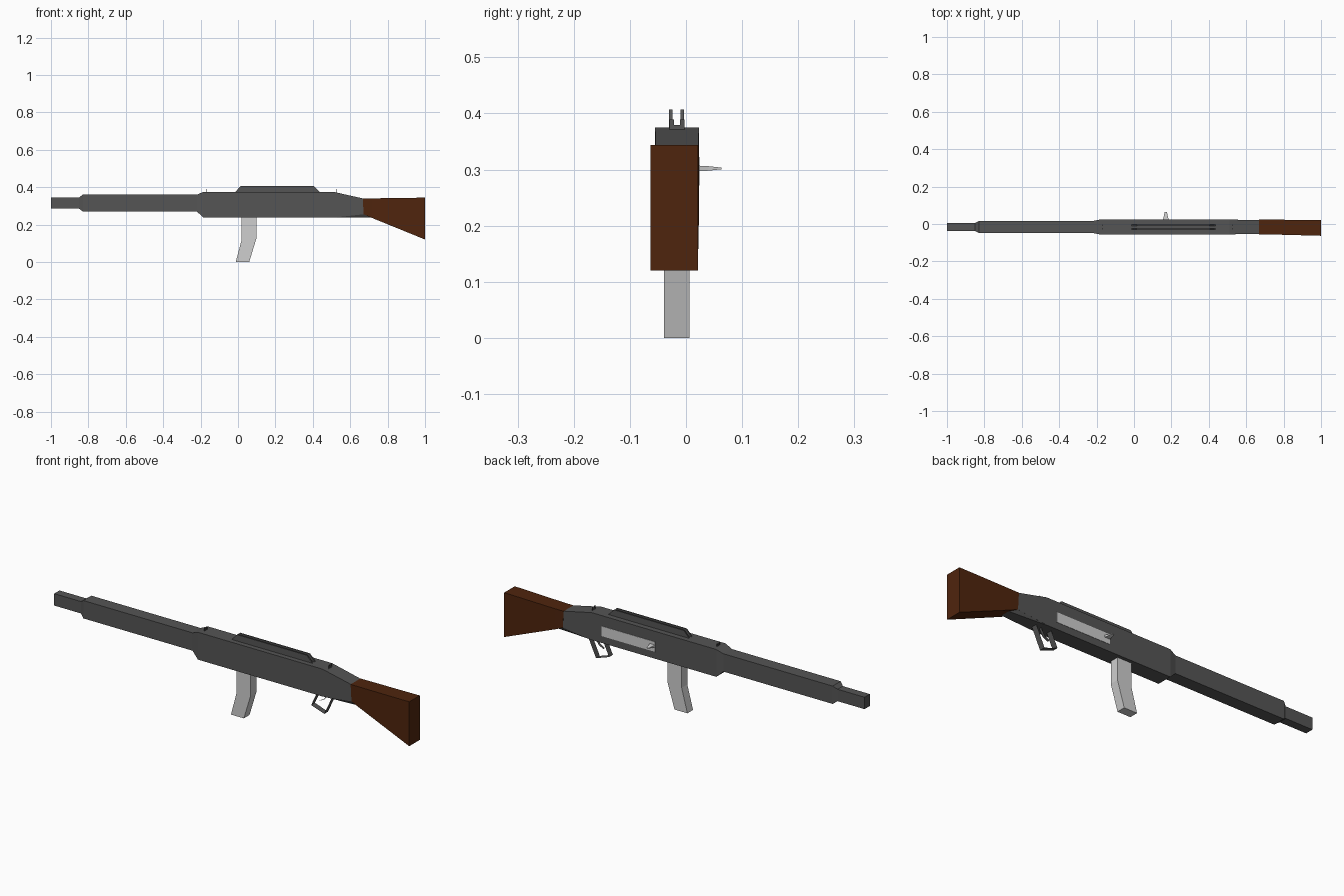
import bpy

if "Cube" in bpy.data.objects:
    bpy.data.objects.remove(bpy.data.objects["Cube"])

YC = -0.016  # centre line of the body


def material(name, rgb):
    m = bpy.data.materials.new(name)
    m.diffuse_color = (*rgb, 1)
    m.use_nodes = True
    m.node_tree.nodes["Principled BSDF"].inputs["Base Color"].default_value = m.diffuse_color
    return m


DARK = material("dark_metal", (0.09, 0.09, 0.09))
LIGHT = material("light_metal", (0.62, 0.62, 0.62))
WOOD = material("brown_wood", (0.078, 0.018, 0.004))


def build(name, verts, faces, mat):
    me = bpy.data.meshes.new(name)
    me.from_pydata(verts, [], faces)
    me.materials.append(mat)
    me.update()
    ob = bpy.data.objects.new(name, me)
    bpy.context.collection.objects.link(ob)
    return ob


def loft(name, rings, mat):
    """Skin a list of equal-length rings and cap both ends."""
    n = len(rings[0])
    verts = [v for r in rings for v in r]
    faces = [tuple(range(n))[::-1],
             tuple(range(len(verts) - n, len(verts)))]
    for i in range(len(rings) - 1):
        for j in range(n):
            k = (j + 1) % n
            faces.append((i*n + j, i*n + k, (i+1)*n + k, (i+1)*n + j))
    return build(name, verts, faces, mat)


def section(xt, xb, w, z0, z1, yc=YC):
    """Rectangular ring; its top and bottom edges may sit at different x."""
    return [(xb, yc - w, z0), (xb, yc + w, z0),
            (xt, yc + w, z1), (xt, yc - w, z1)]


def prism(name, profile, y0, y1, mat):
    """Extrude an x-z profile along y."""
    return loft(name, [[(x, y, z) for x, z in reversed(profile)] for y in (y0, y1)], mat)


def ribbon(name, path, w, mat):
    """Flat strip following an x-z path, w either side of the centre line."""
    verts = [(x, YC + s * w, z) for x, z in path for s in (-1, 1)]
    faces = [(2*i, 2*i + 1, 2*i + 3, 2*i + 2) for i in range(len(path) - 1)]
    return build(name, verts, faces, mat)


def box(name, x0, x1, y0, y1, z0, z1, mat):
    return prism(name, [(x0, z0), (x1, z0), (x1, z1), (x0, z1)], y0, y1, mat)


# Stepped barrel and receiver in one body
loft("barrel_and_receiver", [
    section(-1.0, -1.0, 0.021, 0.285, 0.345),
    section(-0.85, -0.85, 0.021, 0.285, 0.345),
    section(-0.83, -0.83, 0.032, 0.270, 0.360),
    section(-0.22, -0.22, 0.032, 0.270, 0.360),
    section(-0.185, -0.185, 0.039, 0.237, 0.375),
    section(0.51, 0.51, 0.039, 0.237, 0.375),
    section(0.667, 0.672, 0.038, 0.255, 0.340),
], DARK)

# Tapered underside of the receiver, running into the stock
w = 0.038
build("receiver_underside", [
    (0.51, YC - w, 0.237), (0.51, YC + w, 0.237),
    (0.672, YC - w, 0.255), (0.672, YC + w, 0.255),
    (0.715, YC - 0.024, 0.237), (0.715, YC + 0.024, 0.237)],
    [(0, 1, 5, 4), (0, 4, 2), (1, 3, 5), (2, 4, 5, 3), (0, 2, 3, 1)], DARK)

# Shoulder stock
loft("stock", [
    section(0.667, 0.672, 0.039, 0.255, 0.340),
    section(0.715, 0.715, 0.0395, 0.236, 0.340),
    section(1.0, 1.0, 0.042, 0.120, 0.344, -0.021),
], WOOD)

# Curved magazine
prism("magazine", [(0.02, 0.24), (0.02, 0.12), (-0.012, 0.0), (0.06, 0.0),
                   (0.098, 0.125), (0.098, 0.24)], -0.039, 0.006, LIGHT)

# Twin rails on top
for side, s in (("left", -1), ("right", 1)):
    yc = YC - 0.001 + s * 0.010
    prism("top_rail_" + side, [(-0.015, 0.374), (0.015, 0.407), (0.405, 0.407),
                               (0.437, 0.374)], yc - 0.003, yc + 0.003, DARK)

# Sights: thin notched plates across the top
for name, x in (("front_sight", -0.17), ("rear_sight", 0.525)):
    box(name + "_base", x, x + 0.002, YC - 0.013, YC + 0.013, 0.366, 0.379, DARK)
    for side, s in (("left", -1), ("right", 1)):
        yc = YC + s * 0.009
        box(name + "_ear_" + side, x, x + 0.002, yc - 0.004, yc + 0.004,
            0.379, 0.389, DARK)

# Bolt plate and tapered charging handle
box("bolt_plate", 0.155, 0.455, 0.022, 0.0245, 0.272, 0.322, LIGHT)
loft("charging_handle", [
    [(x - h, y, z - v), (x + h, y, z - v), (x + h, y, z + v), (x - h, y, z + v)]
    for x, y, z, h, v in ((0.17, 0.022, 0.302, 0.016, 0.005),
                          (0.17, 0.040, 0.302, 0.011, 0.004),
                          (0.17, 0.063, 0.302, 0.006, 0.0015))], LIGHT)

# Trigger guard and trigger as flat strips
ribbon("trigger_guard", [(0.465, 0.238), (0.43, 0.163), (0.503, 0.138),
                         (0.55, 0.24)], 0.015, DARK)
ribbon("trigger", [(0.515, 0.238), (0.495, 0.205), (0.468, 0.19)], 0.007, DARK)
